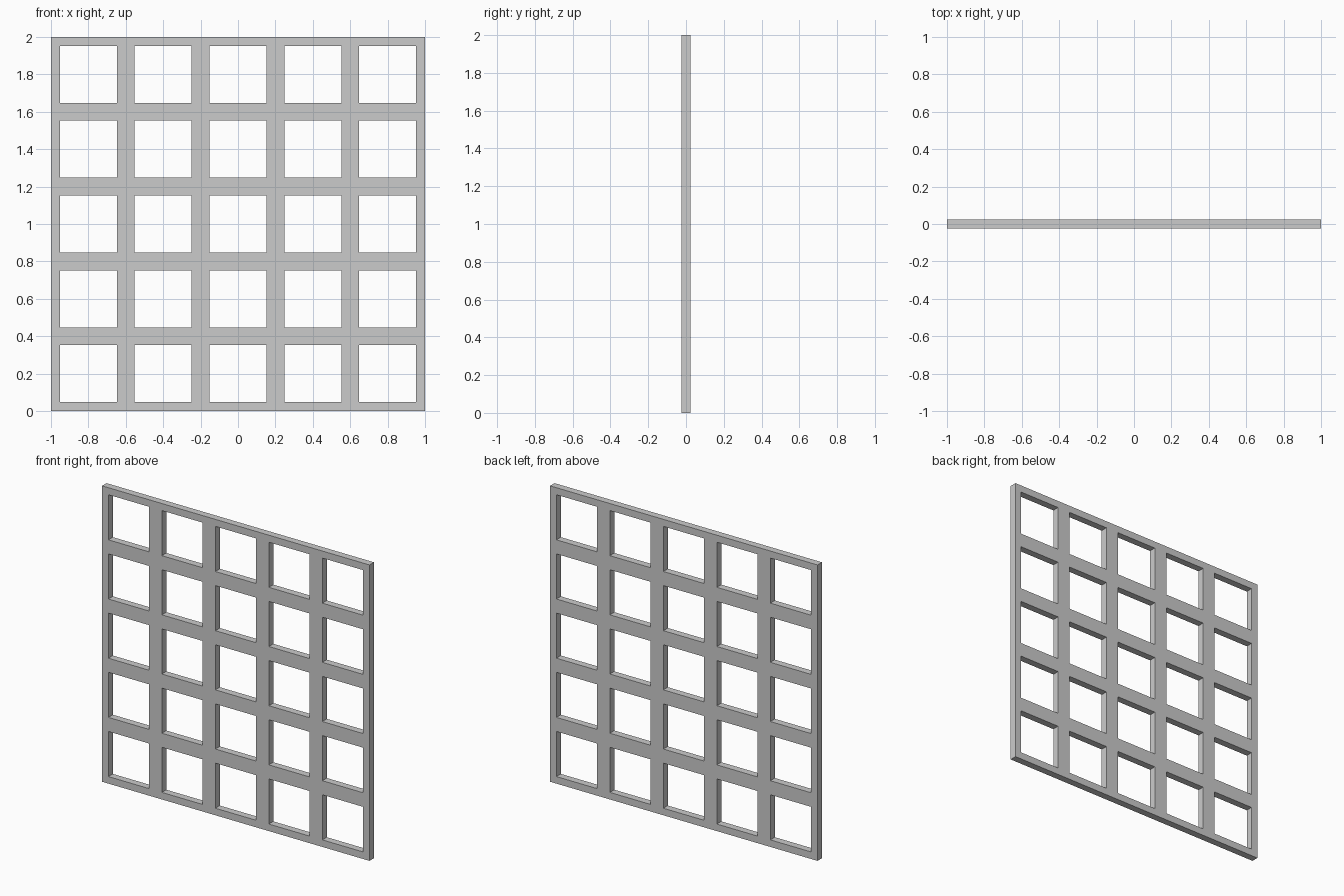
import bpy, bmesh

if "Cube" in bpy.data.objects:
    bpy.data.objects.remove(bpy.data.objects["Cube"])

N = 5            # openings per side
PITCH = 2 / N
MARGIN = 0.0476  # half a bar width
DEPTH = 0.0476

# Cut lines shared by both directions: edges of the panel and of every opening
cuts = [0.0]
for i in range(N):
    cuts += [i * PITCH + MARGIN, (i + 1) * PITCH - MARGIN]
cuts.append(2.0)

# Flat lattice on the front plane, leaving the openings empty
bm = bmesh.new()
verts = [[bm.verts.new((x - 1, -DEPTH / 2, z)) for z in cuts] for x in cuts]
for i in range(len(cuts) - 1):
    for j in range(len(cuts) - 1):
        if i % 2 and j % 2:
            continue
        bm.faces.new((verts[i][j], verts[i + 1][j],
                      verts[i + 1][j + 1], verts[i][j + 1]))

# Give the lattice its thickness
geom = bmesh.ops.extrude_face_region(bm, geom=bm.faces[:], use_keep_orig=True)["geom"]
bmesh.ops.translate(bm, vec=(0, DEPTH, 0),
                    verts=[g for g in geom if isinstance(g, bmesh.types.BMVert)])
bmesh.ops.recalc_face_normals(bm, faces=bm.faces[:])

mesh = bpy.data.meshes.new("lattice_panel")
bm.to_mesh(mesh)
bm.free()
panel = bpy.data.objects.new("lattice_panel", mesh)
bpy.context.collection.objects.link(panel)
